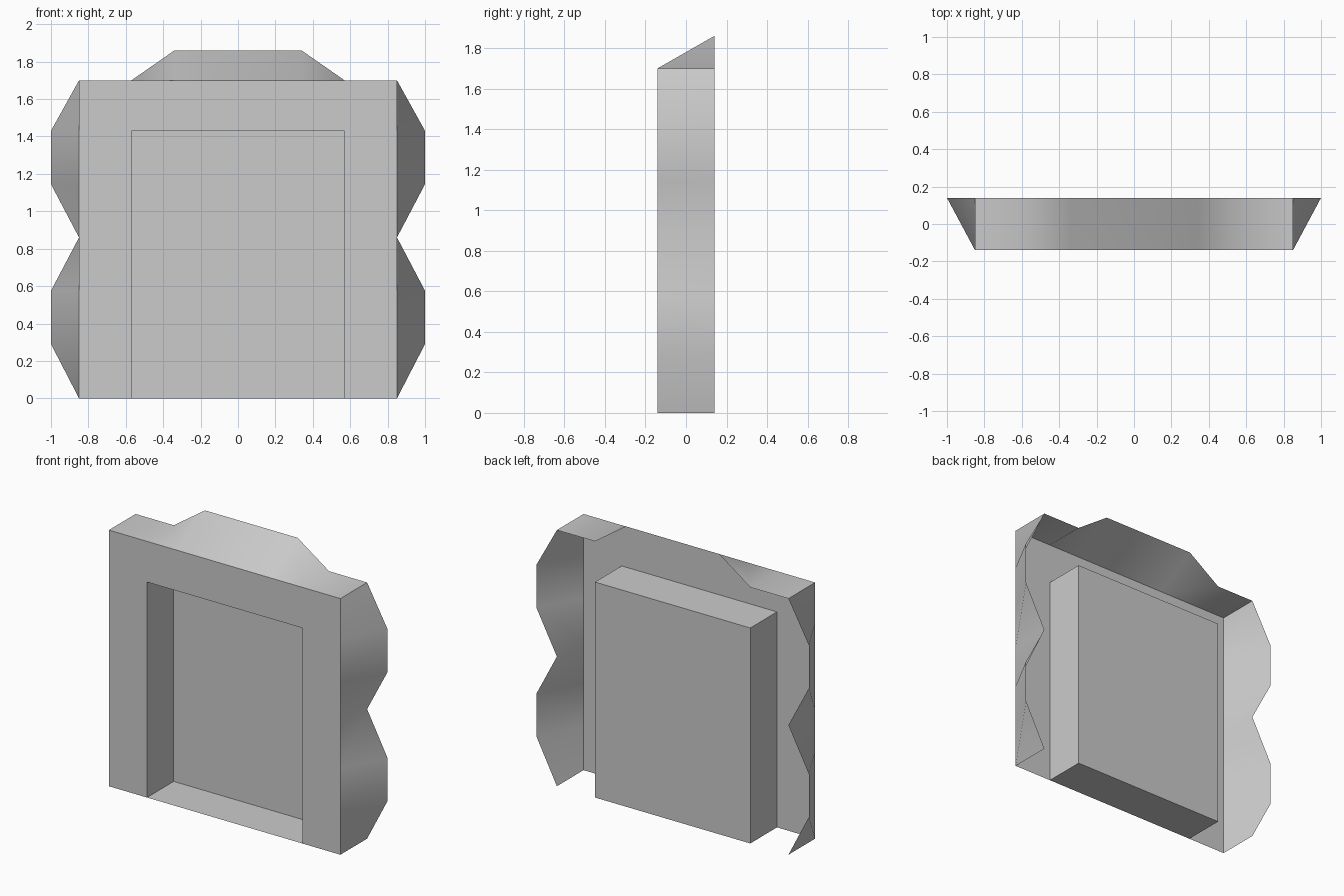
import bpy

if "Cube" in bpy.data.objects:
    bpy.data.objects.remove(bpy.data.objects["Cube"])

FRONT, BACK = -0.14, 0.14
W, H = 0.85, 1.70        # front plate half width and height
RW, RH = 0.57, 1.43      # recess half width and height


def make(name, verts, faces, smooth=False):
    mesh = bpy.data.meshes.new(name)
    mesh.from_pydata(verts, [], faces)
    mesh.polygons.foreach_set("use_smooth", [smooth] * len(faces))
    obj = bpy.data.objects.new(name, mesh)
    bpy.context.collection.objects.link(obj)
    return obj


def face(name, outline, y):
    """Flat panel from an (x, z) outline."""
    return make(name, [(x, y, z) for x, z in outline], [list(range(len(outline)))])


def strip(name, front, back, closed=False, smooth=False):
    """Sheet joining a front (x, z) line to a back (x, z) line."""
    n = len(front)
    verts = [(x, FRONT, z) for x, z in front] + [(x, BACK, z) for x, z in back]
    faces = [(i, n + i, n + (i + 1) % n, (i + 1) % n) for i in range(n if closed else n - 1)]
    return make(name, verts, faces, smooth)


# Front plate: arch-shaped frame around the recess
face("front_plate", [(-W, 0), (-RW, 0), (-RW, RH), (RW, RH), (RW, 0),
                     (W, 0), (W, H), (-W, H)], FRONT)

# Recess: walls, floor and back panel
rim = [(-RW, 0), (-RW, RH), (RW, RH), (RW, 0)]
strip("recess_walls", rim, rim, closed=True)
face("recess_back", rim[::-1], BACK)

# Side flaps: straight front edge, notched rear edge, mirrored
profile = [(W, 0), (1, 0.29), (1, 0.575), (W, 0.86), (1, 1.145), (1, 1.43), (W, H)]
flap = strip("side_flaps", [(W, z) for x, z in profile], profile, smooth=True)
flap.modifiers.new("Mirror", 'MIRROR').use_mirror_merge = False

# Top flap: straight front edge, raised rear edge
crest = [(W, H), (RW, H), (0.34, 1.86), (-0.34, 1.86), (-RW, H), (-W, H)]
strip("top_flap", [(x, H) for x, z in crest], crest, smooth=True)
